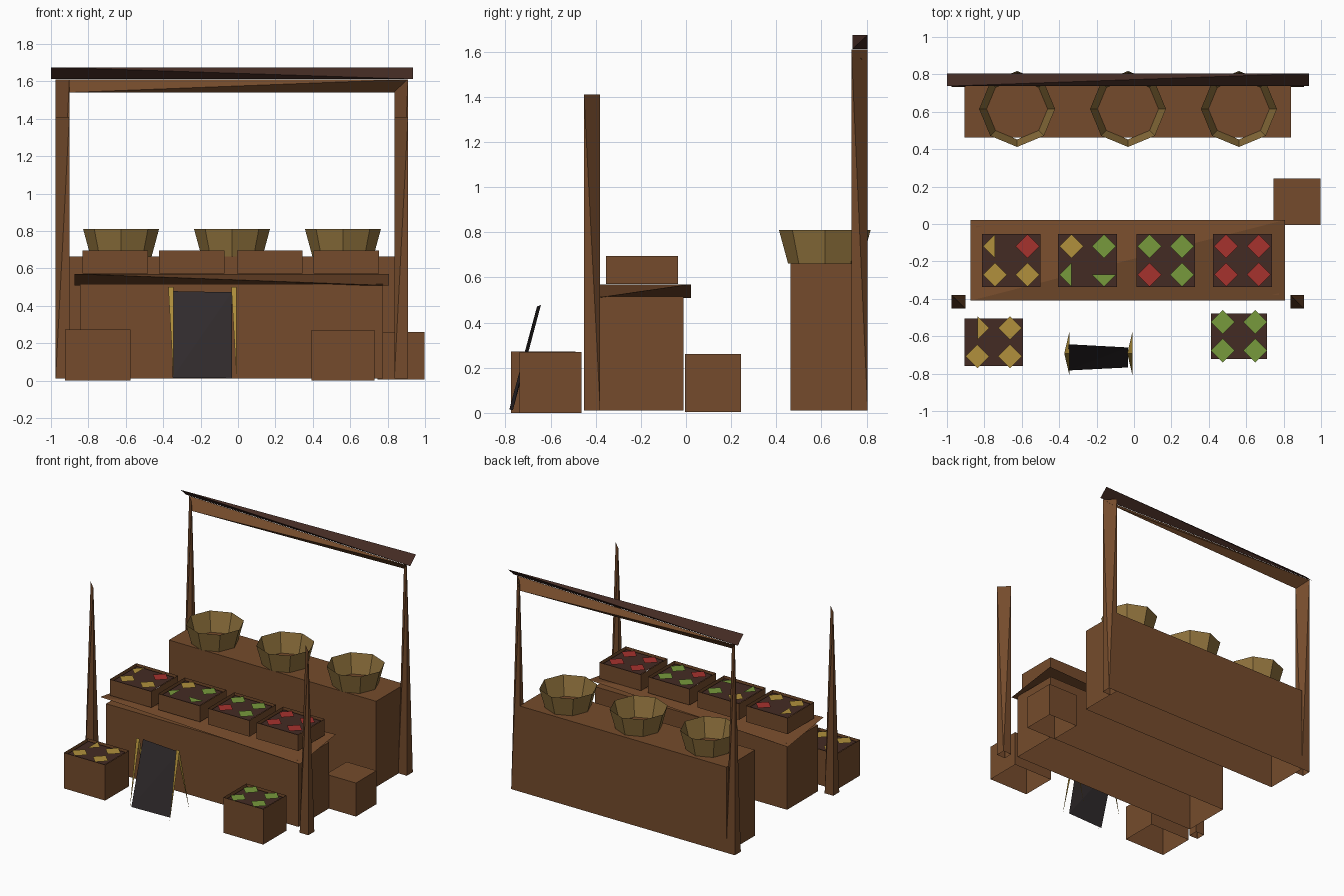
import bpy, bmesh
from math import cos, sin, pi

if "Cube" in bpy.data.objects:
    bpy.data.objects.remove(bpy.data.objects["Cube"])


def material(name, rgb):
    m = bpy.data.materials.new(name)
    m.use_nodes = True
    m.diffuse_color = (*rgb, 1)
    bsdf = next(n for n in m.node_tree.nodes if n.type == 'BSDF_PRINCIPLED')
    bsdf.inputs["Base Color"].default_value = (*rgb, 1)
    bsdf.inputs["Roughness"].default_value = 0.9
    return m


WOOD = material("brown wood", (0.178, 0.071, 0.025))
DARK = material("dark wood", (0.057, 0.024, 0.017))
STRAW = material("straw", (0.28, 0.17, 0.047))
SLATE = material("slate", (0.03, 0.024, 0.026))
YELLOW = material("yellow", (0.44, 0.28, 0.045))
RED = material("red", (0.38, 0.032, 0.027))
GREEN = material("green", (0.185, 0.32, 0.045))


def finish(name, bm, *mats):
    mesh = bpy.data.meshes.new(name)
    bm.to_mesh(mesh)
    bm.free()
    for m in mats:
        mesh.materials.append(m)
    ob = bpy.data.objects.new(name, mesh)
    bpy.context.collection.objects.link(ob)
    return ob


def remove_faces(bm, rule):
    bm.normal_update()
    faces = [f for f in bm.faces if rule(f.normal.z)]
    bmesh.ops.delete(bm, geom=faces, context='FACES')


def hull(name, points, mat, open_base=False):
    """Convex solid around a few corner points."""
    bm = bmesh.new()
    for p in points:
        bm.verts.new(p)
    bmesh.ops.convex_hull(bm, input=bm.verts)
    bmesh.ops.recalc_face_normals(bm, faces=bm.faces)
    if open_base:
        remove_faces(bm, lambda nz: nz < -0.9)
    return finish(name, bm, mat)


def sheet(name, points, mat):
    """Single flat face."""
    bm = bmesh.new()
    bm.faces.new([bm.verts.new(p) for p in points])
    return finish(name, bm, mat)


def shell(name, x, y, z, mat, open_top=False):
    """Box from (min, max) ranges, hollow and open underneath."""
    bm = bmesh.new()
    bmesh.ops.create_cube(bm, size=1)
    for v in bm.verts:
        v.co = [r[0] if c < 0 else r[1] for c, r in zip(v.co, (x, y, z))]
    remove_faces(bm, lambda nz: nz < -0.5 or (open_top and nz > 0.5))
    return finish(name, bm, mat)


# Posts: square foot narrowing to a diagonal edge at the top
def post(name, x, y, top):
    w, d = x + 0.073, y + 0.072
    foot = [(a, b, 0.01) for a in (x, w) for b in (y, d)]
    hull(name, foot + [(x, d, top), (w, y, top)], WOOD, open_base=True)


for side, x in (("right", -0.975), ("left", 0.836)):
    post("front_post_" + side, x, -0.452, 1.41)
    post("back_post_" + side, x, 0.733, 1.61)

# Roof beams: twisted wedges between opposite diagonals
hull("cross_beam", [(-0.975, 0.805, 1.61), (-0.905, 0.737, 1.54),
                    (0.91, 0.737, 1.61), (0.84, 0.805, 1.54)], WOOD)
hull("roof_beam", [(-1.0, 0.737, 1.675), (-1.0, 0.805, 1.612),
                   (0.935, 0.805, 1.675), (0.935, 0.737, 1.612)], DARK)

# Counters and the plain box
shell("back_counter", (-0.905, 0.84), (0.462, 0.805), (0.01, 0.662), WOOD)
shell("front_counter", (-0.845, 0.775), (-0.38, -0.01), (0.01, 0.515), WOOD)
hull("counter_top", [(-0.873, -0.41, 0.57), (0.808, 0.022, 0.57),
                     (-0.873, 0.022, 0.508), (0.808, -0.41, 0.508)], WOOD)
shell("plain_box", (0.745, 0.997), (-0.005, 0.243), (0.005, 0.26), WOOD)


# Fruit: flat diamonds, some with one corner cut away
def fruit(name, x, y, z, mat, cut=None):
    r = 0.064
    corners = {"E": (r, 0), "N": (0, r), "W": (-r, 0), "S": (0, -r)}
    sheet(name, [(x + a, y + b, z) for k, (a, b) in corners.items() if k != cut],
          mat)


# Crates: thin boards around a dark filling
def crate(name, x, y, z0, z1, half, fruits):
    hx, hy = half
    ix, iy, fill = hx - 0.018, hy - 0.017, z1 - 0.012
    shell(name + "_boards", (x - hx, x + hx), (y - hy, y + hy), (z0, z1),
          WOOD, open_top=True)
    sheet(name + "_filling", [(x - ix, y - iy, fill), (x + ix, y - iy, fill),
                              (x + ix, y + iy, fill), (x - ix, y + iy, fill)],
          DARK)
    spots = [(-1, 1), (1, 1), (-1, -1), (1, -1)]
    for i, ((sx, sy), (mat, cut)) in enumerate(zip(spots, fruits)):
        fruit(f"{name}_fruit_{i + 1}", x + sx * 0.087, y + sy * 0.076,
              z1 - 0.002, mat, cut)


Y, R, G = (YELLOW, None), (RED, None), (GREEN, None)
counter_crates = [
    (-0.656, [(YELLOW, "E"), R, Y, Y]),
    (-0.248, [Y, G, (GREEN, "E"), (GREEN, "N")]),
    (0.17, [G, G, R, G]),
    (0.58, [R, R, R, R]),
]
for i, (x, fruits) in enumerate(counter_crates):
    crate(f"counter_crate_{i + 1}", x, -0.195, 0.572, 0.695,
          (0.175, 0.159), fruits)
crate("ground_crate_right", -0.75, -0.632, 0, 0.272, (0.174, 0.143),
      [(YELLOW, "W"), Y, Y, Y])
crate("ground_crate_left", 0.562, -0.6, 0, 0.27, (0.168, 0.138), [G] * 4)

# Baskets: open eight-sided flared shells
for i, x in enumerate((-0.625, -0.032, 0.561)):
    bm = bmesh.new()
    low, high = [[bm.verts.new((x + r * cos(k * pi / 4),
                                0.615 + r * sin(k * pi / 4), z))
                  for k in range(8)] for r, z in ((0.163, 0.663), (0.203, 0.81))]
    for k in range(8):
        n = (k + 1) % 8
        bm.faces.new((low[k], low[n], high[n], high[k]))
    finish(f"basket_{i + 1}", bm, STRAW)

# Sign: leaning twisted slate with tapered easel legs
hull("sign_board", [(-0.35, -0.783, 0.015), (-0.35, -0.643, 0.478),
                    (-0.033, -0.767, 0.012), (-0.033, -0.66, 0.472)], SLATE)
for side, x in (("right", -0.345), ("left", -0.008)):
    for end, foot in (("front", -0.81), ("back", -0.575)):
        sheet(f"sign_leg_{side}_{end}",
              [(x - 0.028, -0.692, 0.5), (x, foot, 0.01), (x, -0.692, 0.5)],
              YELLOW)
